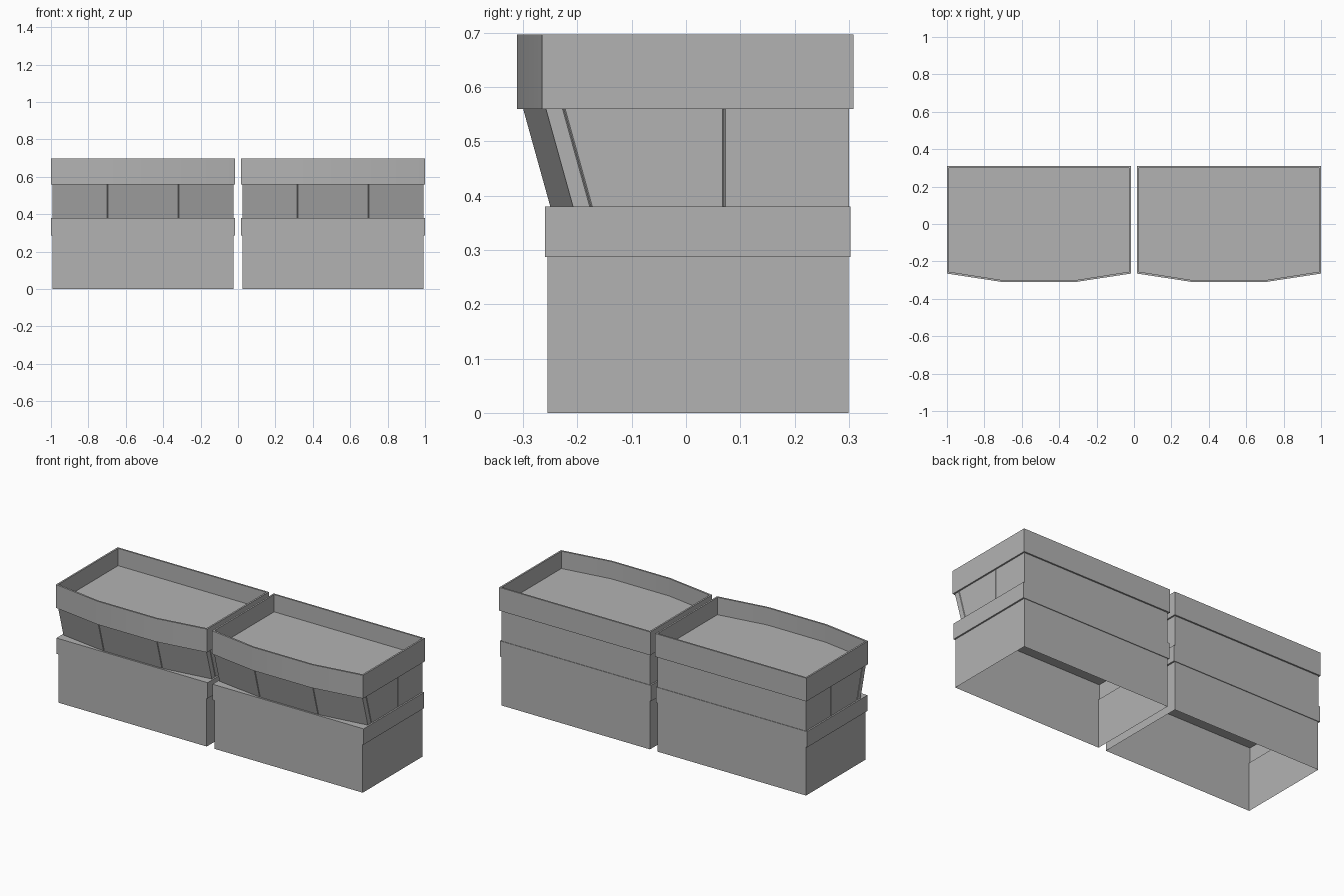
import bpy
import bmesh
import math

cube = bpy.data.objects.get("Cube")
if cube:
    bpy.data.objects.remove(cube, do_unlink=True)

grey = bpy.data.materials.new("plain grey")
grey.use_nodes = True
colour = (0.45, 0.45, 0.45, 1)
grey.diffuse_color = colour
grey.node_tree.nodes["Principled BSDF"].inputs["Base Color"].default_value = colour

CENTRE = 0.508   # distance of each booth from the middle
JOINT = 0.19     # half width of the flat centre of the bowed front


def box_plan(half, front, back):
    return [(-half, front), (half, front), (half, back), (-half, back)]


def bowed_plan(half, corner, front, back):
    return [(-half, corner), (-JOINT, front), (JOINT, front),
            (half, corner), (half, back), (-half, back)]


def loft(name, x, rings, cap_start=False, cap_end=False):
    """Skin a stack of (plan, height) rings into one object."""
    bm = bmesh.new()
    loops = [[bm.verts.new((px + x, py, z)) for px, py in plan] for plan, z in rings]
    for low, high in zip(loops, loops[1:]):
        n = len(low)
        for i in range(n):
            j = (i + 1) % n
            bm.faces.new((low[i], low[j], high[j], high[i]))
    if cap_start:
        bm.faces.new(loops[0][::-1])
    if cap_end:
        bm.faces.new(loops[-1])
    mesh = bpy.data.meshes.new(name)
    bm.to_mesh(mesh)
    bm.free()
    mesh.materials.append(grey)
    obj = bpy.data.objects.new(name, mesh)
    bpy.context.collection.objects.link(obj)
    bpy.ops.object.select_all(action="DESELECT")
    obj.select_set(True)
    bpy.context.view_layer.objects.active = obj
    bpy.ops.object.shade_smooth_by_angle(angle=math.radians(15))


def window_plan(lean):
    """Bowed window wall with fine seams between its panels."""
    half, w = 0.483, 0.0025
    seam = 0.003
    right = [(JOINT - w, -0.25 + lean), (JOINT, -0.25 + seam + lean),
             (JOINT + w, -0.25 + lean), (half, -0.208 + lean)]
    for y, shift in ((-0.175, lean), (0.07, 0)):
        right += [(half, y - w + shift), (half - seam, y + shift), (half, y + w + shift)]
    right.append((half, 0.3))
    return right + [(-px, py) for px, py in reversed(right)]


for side, x in (("right", -CENTRE), ("left", CENTRE)):
    # Hollow base that steps out into the counter band
    base = box_plan(0.483, -0.255, 0.299)
    band = box_plan(0.492, -0.26, 0.303)
    loft(side + "_counter_base", x,
         [(base, 0), (base, 0.287), (band, 0.287), (band, 0.38)], cap_end=True)

    # Window wall, leaning outwards at the front
    loft(side + "_window_wall", x, [(window_plan(0), 0.38), (window_plan(-0.05), 0.56)])

    # Roof tray with a raised rim and sunken floor
    under = bowed_plan(0.47, -0.245, -0.29, 0.29)
    outer = bowed_plan(0.492, -0.265, -0.311, 0.309)
    inner = bowed_plan(0.482, -0.255, -0.301, 0.299)
    loft(side + "_roof_tray", x,
         [(under, 0.56), (outer, 0.56), (outer, 0.697), (inner, 0.697), (inner, 0.595)],
         cap_end=True)
